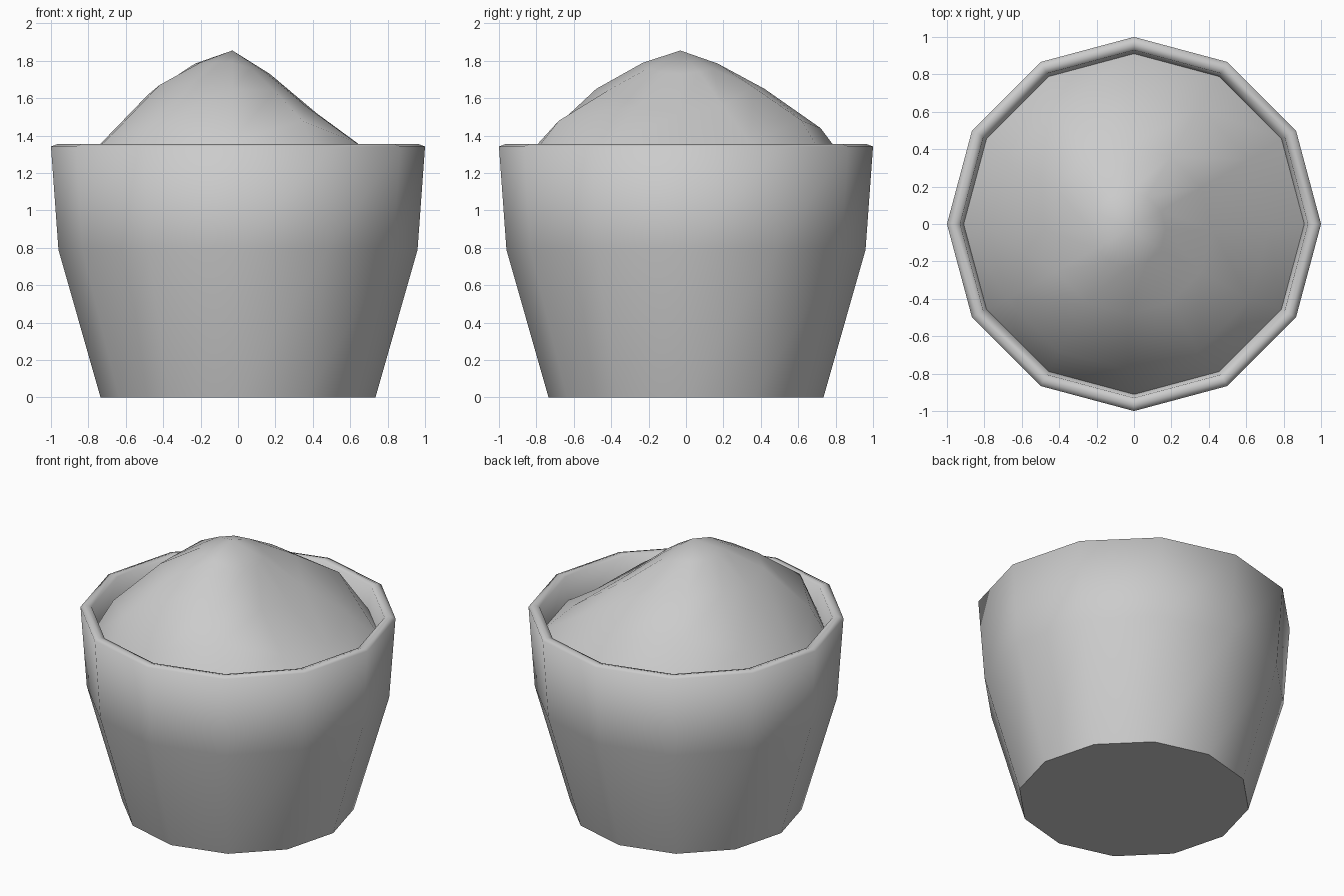
import bpy
import bmesh
from math import cos, sin, pi

SIDES = 12

cube = bpy.data.objects.get("Cube")
if cube:
    bpy.data.objects.remove(cube, do_unlink=True)

grey = bpy.data.materials.new("plain grey")
grey.use_nodes = True
colour = (0.6, 0.6, 0.6, 1)
grey.diffuse_color = colour
grey.node_tree.nodes["Principled BSDF"].inputs["Base Color"].default_value = colour


def ring(bm, radius, heights, centre=0.0):
    """Add one loop of vertices with a height for each corner."""
    return [bm.verts.new((centre + radius * cos(2 * pi * i / SIDES),
                          centre + radius * sin(2 * pi * i / SIDES), z))
            for i, z in enumerate(heights)]


def bridge(bm, lower, upper):
    for i in range(SIDES):
        j = (i + 1) % SIDES
        bm.faces.new((lower[i], lower[j], upper[j], upper[i]))


def finish(bm, name):
    mesh = bpy.data.meshes.new(name)
    bm.to_mesh(mesh)
    bm.free()
    mesh.materials.append(grey)
    obj = bpy.data.objects.new(name, mesh)
    bpy.context.collection.objects.link(obj)
    return obj


# Pot: outer wall, rounded rim and the inside wall
bm = bmesh.new()
profile = [(0.735, 0), (0.96, 0.79), (1.0, 1.342), (0.965, 1.355),
           (0.93, 1.345), (0.9, 1.1)]
loops = [ring(bm, r, [z] * SIDES) for r, z in profile]
for lower, upper in zip(loops, loops[1:]):
    bridge(bm, lower, upper)
for face in bm.faces:
    face.smooth = True
# Flat base with a crisp edge
base = bm.faces.new(loops[0][::-1])
for edge in base.edges:
    edge.smooth = False
finish(bm, "pot")

# Heap: uneven mound, heights listed counterclockwise from the left side
bm = bmesh.new()
foot = ring(bm, 0.915, [1.18] * SIDES)
shoulder = ring(bm, 0.75, [1.30, 1.36, 1.48, 1.44, 1.50, 1.40,
                           1.31, 1.40, 1.46, 1.37, 1.48, 1.37], -0.03)
middle = ring(bm, 0.45, [1.52, 1.56, 1.66, 1.65, 1.67, 1.66,
                         1.62, 1.67, 1.67, 1.65, 1.64, 1.56], -0.03)
crown = ring(bm, 0.2, [1.73, 1.74, 1.76, 1.785, 1.79, 1.79,
                       1.785, 1.79, 1.79, 1.79, 1.76, 1.74], -0.03)
for lower, upper in ((foot, shoulder), (shoulder, middle), (middle, crown)):
    bridge(bm, lower, upper)
peak = bm.verts.new((-0.03, -0.03, 1.855))
for i in range(SIDES):
    bm.faces.new((crown[i], crown[(i + 1) % SIDES], peak))
for face in bm.faces:
    face.smooth = True
finish(bm, "heap")
